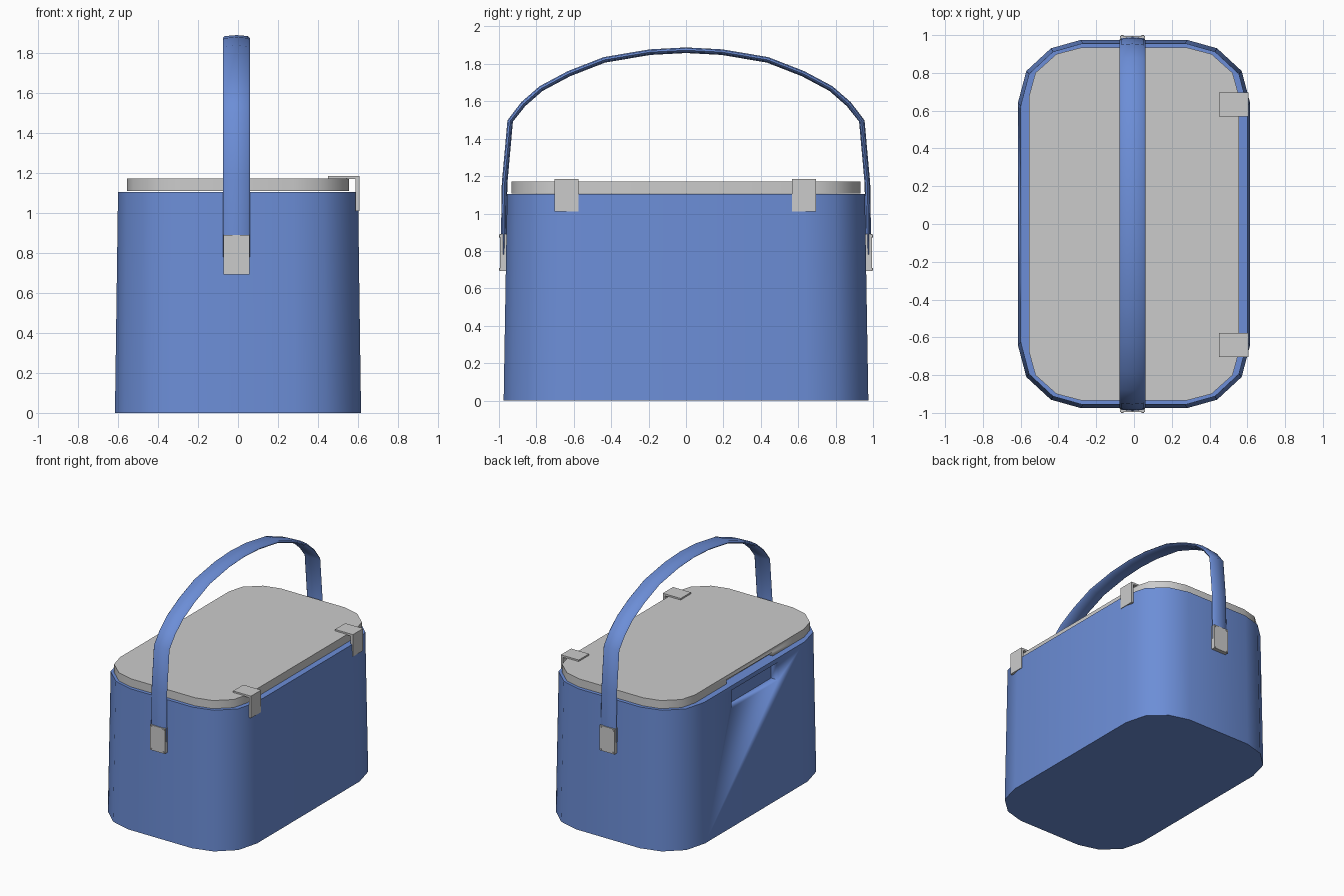
import bpy, bmesh, math
from mathutils import Vector

if "Cube" in bpy.data.objects:
    bpy.data.objects.remove(bpy.data.objects["Cube"])

blue = bpy.data.materials.new("blue_plastic")
blue.diffuse_color = (0.15, 0.27, 0.68, 1)
blue.use_nodes = True
blue.node_tree.nodes["Principled BSDF"].inputs["Base Color"].default_value = blue.diffuse_color

# Quarter outlines, mirrored to make the rounded plan shapes
BODY_Q = [(0.615, 0.64), (0.57, 0.81), (0.44, 0.93), (0.28, 0.975)]
LID_Q = [(0.555, 0.68), (0.522, 0.80), (0.41, 0.90), (0.28, 0.934)]


def outline(q):
    right = q + [(-x, y) for x, y in reversed(q)]
    return right + [(-x, -y) for x, y in right]


def loft(name, rings, mat=None, angle=40):
    """Skin a list of equal rings and cap both ends."""
    bm = bmesh.new()
    vs = [[bm.verts.new(p) for p in r] for r in rings]
    n = len(vs[0])
    for a, b in zip(vs, vs[1:]):
        for i in range(n):
            j = (i + 1) % n
            bm.faces.new((a[i], a[j], b[j], b[i]))
    bm.faces.new(vs[0][::-1])
    bm.faces.new(vs[-1])
    bmesh.ops.recalc_face_normals(bm, faces=bm.faces)
    me = bpy.data.meshes.new(name)
    bm.to_mesh(me)
    bm.free()
    ob = bpy.data.objects.new(name, me)
    bpy.context.collection.objects.link(ob)
    if mat:
        me.materials.append(mat)
    bpy.ops.object.select_all(action='DESELECT')
    ob.select_set(True)
    bpy.context.view_layer.objects.active = ob
    bpy.ops.object.shade_smooth_by_angle(angle=math.radians(angle))
    return ob


def box(name, lo, hi, mat=None):
    (x0, y0, z0), (x1, y1, z1) = lo, hi
    return loft(name, [[(x0, y0, z), (x1, y0, z), (x1, y1, z), (x0, y1, z)]
                       for z in (z0, z1)], mat)


def cut(ob, name, lo, hi):
    c = box(name, lo, hi, blue if ob.data.materials else None)
    c.hide_render = True
    c.hide_viewport = True
    c.display_type = 'WIRE'
    m = ob.modifiers.new(name, 'BOOLEAN')
    m.operation = 'DIFFERENCE'
    m.solver = 'EXACT'
    m.object = c


# Tapered body with a finger recess on the -x side
plan = outline(BODY_Q)
body = loft("body", [[(x, y, 0) for x, y in plan],
                     [(x * 0.975, y * 0.981, 1.105) for x, y in plan]], blue)
cut(body, "recess_cutter", (-0.7, -0.29, 0.93), (-0.54, 0.29, 1.07))

# Lid with a shallow grip notch above the recess
plan = outline(LID_Q)
lid = loft("lid", [[(x, y, z) for x, y in plan] for z in (1.108, 1.172)])
cut(lid, "lid_notch_cutter", (-0.6, -0.29, 1.09), (-0.52, 0.29, 1.14))

# Handle strap: flat rounded section swept along an arch
CX = -0.008
half = [(-0.975, 0.78), (-0.974, 0.90), (-0.97, 1.16), (-0.94, 1.495),
        (-0.87, 1.585), (-0.775, 1.668), (-0.625, 1.748), (-0.435, 1.822),
        (-0.19, 1.863), (0, 1.873)]
path = [Vector(p) for p in half + [(-y, z) for y, z in reversed(half[:-1])]]
section = [(0.068, 0), (0.058, 0.010), (0, 0.015), (-0.058, 0.010),
           (-0.068, 0), (-0.058, -0.010), (0, -0.015), (0.058, -0.010)]
rings = []
for i, p in enumerate(path):
    t = (path[min(i + 1, len(path) - 1)] - path[max(i - 1, 0)]).normalized()
    n = Vector((-t.y, t.x))
    rings.append([(CX + u, p.x + n.x * v, p.y + n.y * v) for u, v in section])
loft("handle", rings, blue, 50)

# Handle brackets with corner rivets, front and back
for side, s in (("front", -1), ("back", 1)):
    ys = sorted((s * 0.95, s * 0.995))
    box(side + "_bracket", (CX - 0.065, ys[0], 0.692), (CX + 0.065, ys[1], 0.89))
    for k, (dx, z) in enumerate([(a, b) for a in (-0.055, 0.055) for b in (0.702, 0.88)]):
        ring = [(CX + dx + 0.007 * math.cos(i * math.pi / 4),
                 z + 0.007 * math.sin(i * math.pi / 4)) for i in range(8)]
        loft(f"{side}_rivet_{k + 1}", [[(x, y, h) for x, h in ring]
                                       for y in (s * 0.99, s * 1.0)])

# L-shaped hinges on the +x side
L = [(0.45, 1.168), (0.45, 1.184), (0.606, 1.184), (0.606, 1.01),
     (0.587, 1.01), (0.587, 1.168)]
for name, y in (("front_hinge", -0.64), ("back_hinge", 0.632)):
    loft(name, [[(x, y + d, z) for x, z in L] for d in (-0.064, 0.064)])
